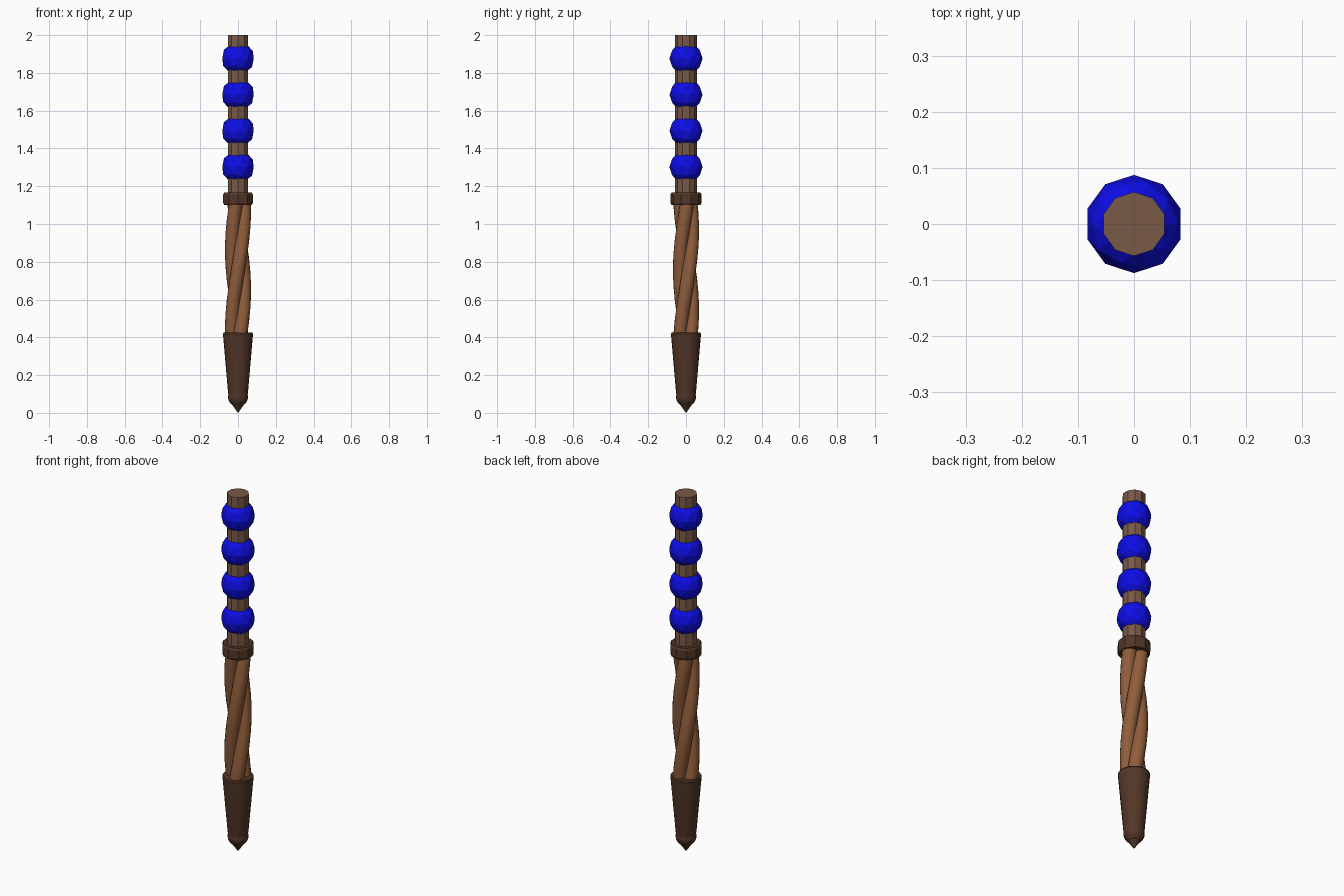
import bpy
import bmesh
from math import sin, cos, pi, radians

if "Cube" in bpy.data.objects:
    bpy.data.objects.remove(bpy.data.objects["Cube"])


def material(name, rgb):
    mat = bpy.data.materials.new(name)
    mat.use_nodes = True
    mat.diffuse_color = (*rgb, 1)
    mat.node_tree.nodes["Principled BSDF"].inputs["Base Color"].default_value = (*rgb, 1)
    return mat


SHAFT = material("shaft brown", (0.19, 0.10, 0.063))
GRIP = material("warm grip brown", (0.28, 0.11, 0.043))
DARK = material("dark brown", (0.085, 0.038, 0.02))
BLUE = material("bead blue", (0.004, 0.004, 0.8))


def finish(name, bm, mat, smooth=None):
    bmesh.ops.remove_doubles(bm, verts=bm.verts, dist=0.00001)
    bmesh.ops.recalc_face_normals(bm, faces=bm.faces)
    mesh = bpy.data.meshes.new(name)
    bm.to_mesh(mesh)
    bm.free()
    mesh.materials.append(mat)
    obj = bpy.data.objects.new(name, mesh)
    bpy.context.collection.objects.link(obj)
    if smooth:
        bpy.ops.object.select_all(action="DESELECT")
        obj.select_set(True)
        bpy.context.view_layer.objects.active = obj
        bpy.ops.object.shade_smooth_by_angle(angle=radians(smooth))
    return obj


def skin(bm, rings):
    """Join equal closed rings of points into a capped tube."""
    loops = [[bm.verts.new(p) for p in ring] for ring in rings]
    n = len(loops[0])
    for low, high in zip(loops, loops[1:]):
        for i in range(n):
            j = (i + 1) % n
            bm.faces.new((low[i], low[j], high[j], high[i]))
    bm.faces.new(loops[0][::-1])
    bm.faces.new(loops[-1])


def turned(name, profile, sides, mat, smooth=None):
    """Lathe a (radius, height) profile, with a corner on the y axis."""
    bm = bmesh.new()
    angles = [pi / 2 + 2 * pi * i / sides for i in range(sides)]
    skin(bm, [[(r * cos(a), r * sin(a), z) for a in angles] for r, z in profile])
    return finish(name, bm, mat, smooth)


# Straight upper shaft
turned("shaft", [(0.057, 1.12), (0.057, 2.0)], 10, SHAFT)

# Faceted beads threaded on the shaft
for k in range(4):
    bm = bmesh.new()
    bmesh.ops.create_icosphere(bm, subdivisions=2, radius=0.0875)
    bmesh.ops.translate(bm, verts=bm.verts, vec=(0, 0, 1.302 + 0.1915 * k))
    finish(f"bead_{k + 1}", bm, BLUE)

# Collar between shaft and grip
turned("collar", [(0.077, 1.10), (0.083, 1.112), (0.083, 1.155), (0.077, 1.167)], 10, DARK)

# Grip of three strands twisted about the axis
STEPS, SIDES = 40, 16
Z0, Z1, PITCH = 0.40, 1.12, 1.27
for s in range(3):
    bm = bmesh.new()
    rings = []
    for k in range(STEPS + 1):
        z = Z0 + (Z1 - Z0) * k / STEPS
        turn = 2 * pi * (s / 3 + (z - 0.65) / PITCH)
        cx, cy = 0.032 * cos(turn), 0.032 * sin(turn)
        rings.append([(cx + 0.037 * cos(2 * pi * i / SIDES + turn),
                       cy + 0.037 * sin(2 * pi * i / SIDES + turn), z)
                      for i in range(SIDES)])
    skin(bm, rings)
    finish(f"grip_strand_{s + 1}", bm, GRIP, 40)

# Tapered ferrule under the grip
turned("ferrule", [(0.050, 0.09), (0.053, 0.11), (0.078, 0.40),
                   (0.080, 0.418), (0.076, 0.425)], 24, DARK, 30)

# Rounded end with a pointed tip
ball = [(0.053 * cos(radians(a)), 0.085 + 0.053 * sin(radians(a))) for a in range(-55, 50, 15)]
turned("end_knob", ball, 24, DARK, 30)
turned("tip", [(0.0005, 0.0), (0.031, 0.043), (0.031, 0.06)], 16, DARK, 30)
